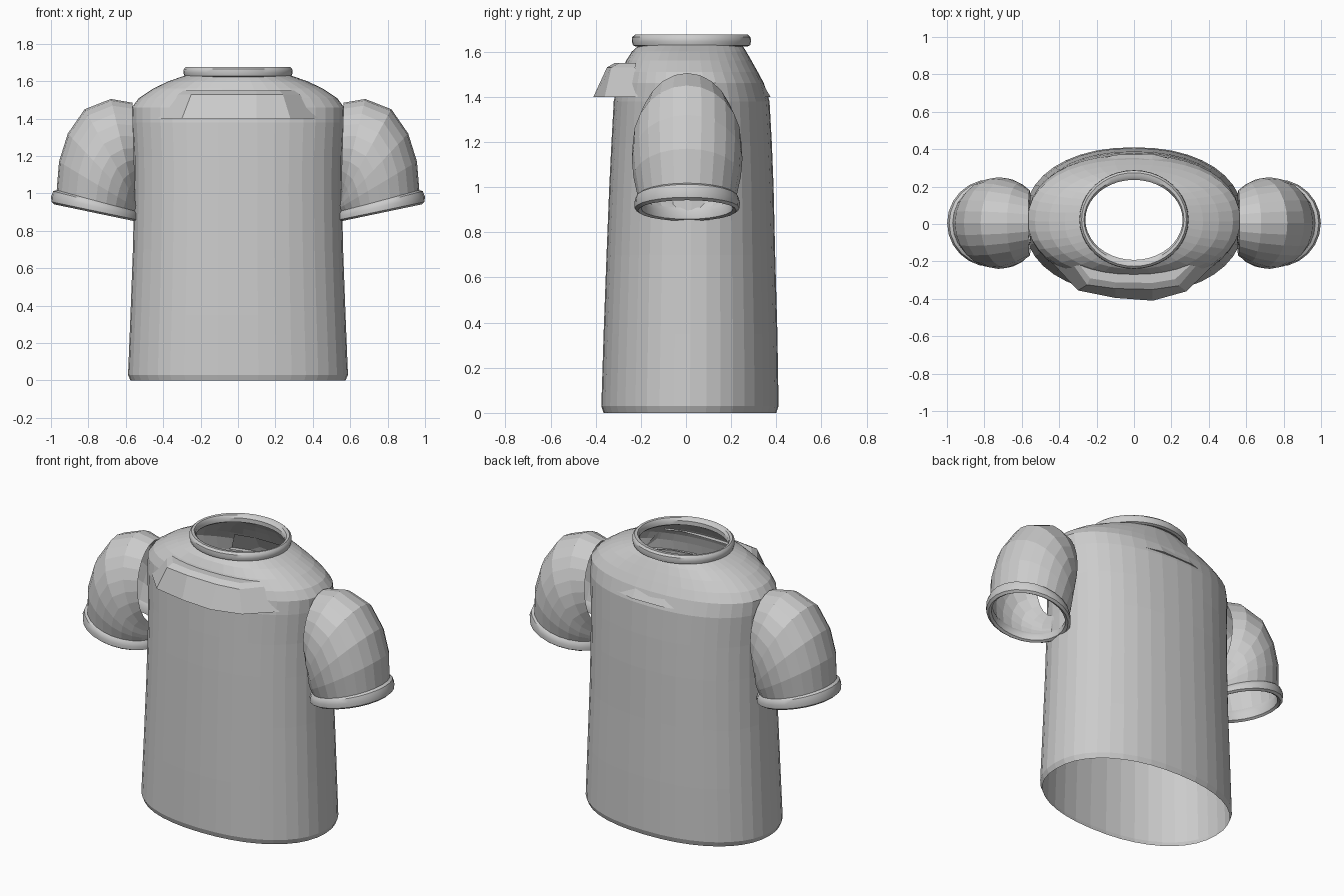
import bpy, bmesh, math

if "Cube" in bpy.data.objects:
    bpy.data.objects.remove(bpy.data.objects["Cube"])

fabric = bpy.data.materials.new("grey_fabric")
fabric.diffuse_color = (0.6, 0.6, 0.6, 1)
fabric.use_nodes = True
fabric.node_tree.nodes["Principled BSDF"].inputs["Base Color"].default_value = fabric.diffuse_color


def finish(name, bm, smooth=None):
    bmesh.ops.recalc_face_normals(bm, faces=bm.faces)
    mesh = bpy.data.meshes.new(name)
    bm.to_mesh(mesh)
    bm.free()
    mesh.materials.append(fabric)
    ob = bpy.data.objects.new(name, mesh)
    bpy.context.collection.objects.link(ob)
    if smooth:
        bpy.ops.object.select_all(action='DESELECT')
        ob.select_set(True)
        bpy.context.view_layer.objects.active = ob
        bpy.ops.object.shade_smooth_by_angle(angle=math.radians(smooth))
    return ob


def loft(name, rings, closed=True, loop=False, smooth=None):
    """Skin a list of point rings; loop joins the last ring to the first."""
    bm = bmesh.new()
    rows = [[bm.verts.new(p) for p in ring] for ring in rings]
    pairs = list(zip(rows, rows[1:])) + ([(rows[-1], rows[0])] if loop else [])
    n = len(rows[0])
    for a, b in pairs:
        for i in range(n if closed else n - 1):
            j = (i + 1) % n
            bm.faces.new((a[i], a[j], b[j], b[i]))
    return finish(name, bm, smooth)


def oval(z, rx, front, back, power=2.0, n=40):
    """Horizontal superellipse between a front and a back depth."""
    cy, ry = (front + back) / 2, (back - front) / 2
    pts = []
    for i in range(n):
        c, s = math.cos(math.tau * i / n), math.sin(math.tau * i / n)
        pts.append((rx * math.copysign(abs(c) ** (2 / power), c),
                    cy + ry * math.copysign(abs(s) ** (2 / power), s), z))
    return pts


def sleeve_ring(ox, oz, ix, iz, hy, side, n=24):
    """Tilted ellipse from an outer to an inner point, hy deep each way."""
    cx, cz, dx, dz = (ox + ix) / 2, (oz + iz) / 2, (ox - ix) / 2, (oz - iz) / 2
    return [(side * (cx + dx * math.cos(a)), 0.005 + hy * math.sin(a),
             cz + dz * math.cos(a)) for a in (math.tau * i / n for i in range(n))]


# Torso, open at hem and neck: height, half width, front, back
torso = [(0, .575, -.365, .40), (.03, .588, -.375, .41), (.35, .575, -.365, .405),
         (.7, .562, -.352, .395), (1.0, .556, -.34, .388), (1.2, .557, -.33, .38),
         (1.38, .567, -.32, .37), (1.46, .568, -.302, .345), (1.51, .53, -.288, .318),
         (1.56, .455, -.265, .29), (1.6, .37, -.24, .267), (1.635, .27, -.2, .245)]
loft("shirt_body", [oval(*r, power=2.2) for r in torso])

# Rounded neck band
neck = [(1.622, .275, -.222, .27), (1.628, .287, -.235, .284), (1.645, .292, -.24, .288),
        (1.664, .29, -.238, .286), (1.675, .28, -.226, .274), (1.673, .267, -.206, .25),
        (1.66, .26, -.192, .236), (1.635, .26, -.192, .236)]
loft("collar", [oval(*r) for r in neck], loop=True, smooth=40)

# Puffed sleeves and cuffs: outer x z, inner x z, half depth
puff = [(.565, 1.485, .55, 1.0, .175), (.68, 1.505, .55, .97, .215),
        (.82, 1.45, .545, .95, .24), (.91, 1.32, .54, .93, .245),
        (.957, 1.17, .54, .92, .238), (.97, 1.01, .55, .90, .218)]
cuff = [(.968, 1.018, .55, .908, .216), (.988, 1.012, .537, .895, .228),
        (.999, .985, .53, .875, .234), (.998, .955, .53, .857, .232),
        (.985, .942, .545, .85, .218), (.97, .95, .56, .858, .203),
        (.962, .99, .56, .89, .203)]
for side, label in ((1, "right"), (-1, "left")):
    loft(label + "_sleeve", [sleeve_ring(*r, side) for r in puff])
    loft(label + "_cuff", [sleeve_ring(*r, side) for r in cuff], loop=True, smooth=40)

# Flared chest yoke, with flat underside and top ledge
lower = [(-.43, -.215), (-.3, -.355), (-.1, -.395), (.1, -.41), (.28, -.36), (.43, -.215)]
upper = [(-.32, -.225), (-.25, -.325), (-.1, -.345), (.1, -.35), (.24, -.33), (.33, -.225)]
ledge = [(-.29, -.22), (-.235, -.29), (-.1, -.312), (.1, -.315), (.22, -.295), (.3, -.22)]
tuck = [(-.28, -.2), (-.2, -.235), (-.1, -.24), (.1, -.24), (.2, -.235), (.28, -.2)]
under = [(-.42, -.2), (-.29, -.27), (-.1, -.3), (.1, -.3), (.28, -.27), (.42, -.2)]
levels = ((1.4, under), (1.4, lower), (1.53, upper), (1.55, ledge), (1.55, tuck))
loft("chest_yoke", [[(x, y, z) for x, y in row] for z, row in levels], closed=False)

# Thin back yoke that just breaks the surface
back_low = [(-.27, .325), (-.1, .37), (.1, .374), (.27, .33)]
back_top = [(-.22, .28), (-.1, .308), (.1, .31), (.22, .28)]
back_in = [(x, y - .03) for x, y in back_low]
loft("back_yoke", [[(x, y, z) for x, y in row] for z, row in
                   ((1.4, back_in), (1.4, back_low), (1.51, back_top))], closed=False)
